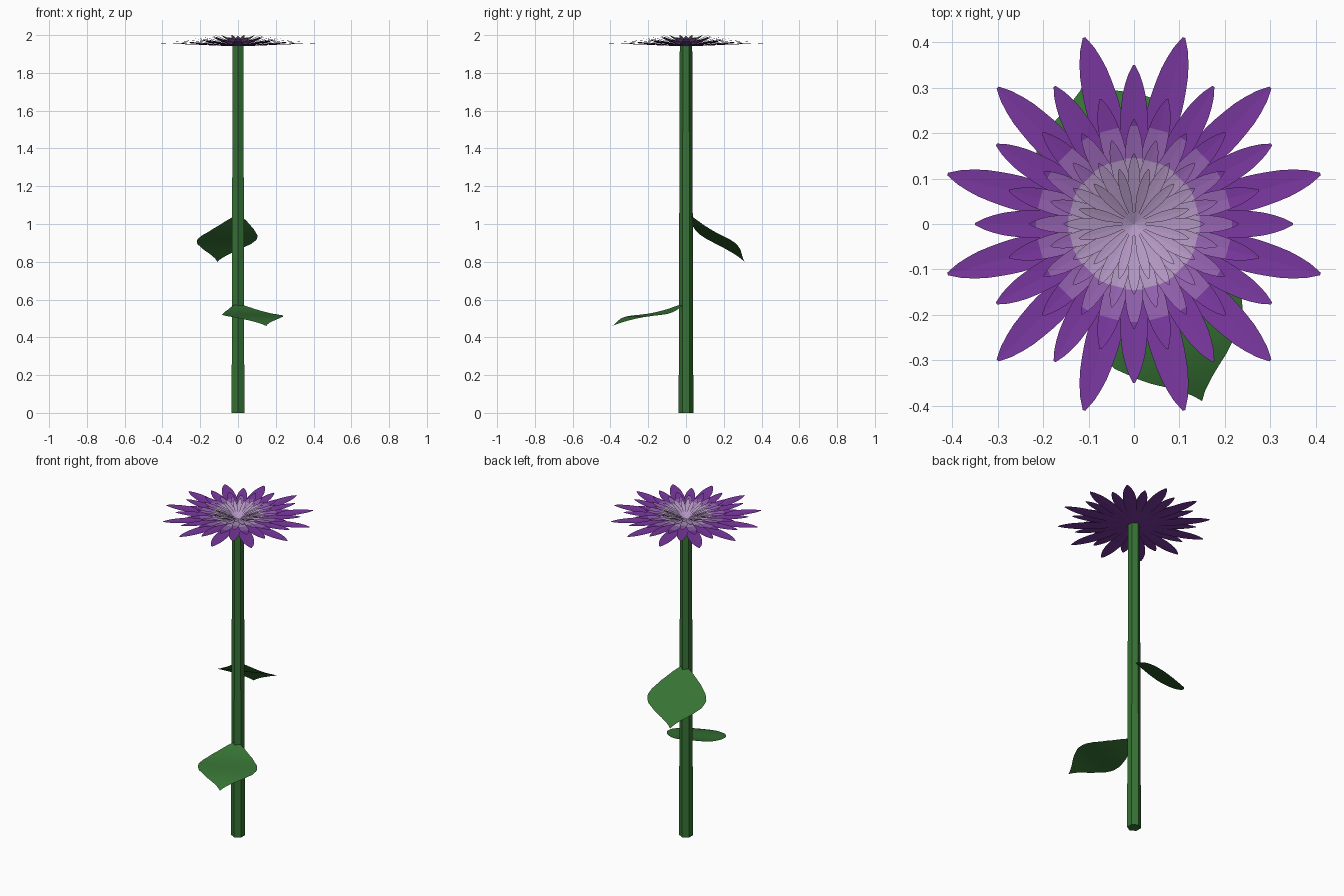
import bpy
import bmesh
import math
from mathutils import Vector

cube = bpy.data.objects.get("Cube")
if cube:
    bpy.data.objects.remove(cube, do_unlink=True)


def linear(c):
    c /= 255
    return c / 12.92 if c < 0.04045 else ((c + 0.055) / 1.055) ** 2.4


def material(name, *rgb):
    mat = bpy.data.materials.new(name)
    color = [linear(c) for c in rgb] + [1]
    mat.use_nodes = True
    mat.diffuse_color = color
    mat.node_tree.nodes["Principled BSDF"].inputs["Base Color"].default_value = color
    return mat


green = material("leaf green", 54, 114, 52)
purple = material("deep purple", 122, 56, 160)
violet = material("soft violet", 148, 98, 176)
lilac = material("pale lilac", 178, 150, 194)


def finish(name, bm, mats):
    mesh = bpy.data.meshes.new(name)
    bm.to_mesh(mesh)
    bm.free()
    for m in mats:
        mesh.materials.append(m)
    obj = bpy.data.objects.new(name, mesh)
    bpy.context.collection.objects.link(obj)
    return obj


def interpolate(profile, u):
    """Width at u along a list of (position, width) points."""
    for (a, wa), (b, wb) in zip(profile, profile[1:]):
        if u <= b:
            return wa + (wb - wa) * (u - a) / (b - a)
    return profile[-1][1]


def blade(bm, profile, rows, place):
    """Strip of quads either side of a midrib; place(u, side) gives a point."""
    last = None
    for i in range(rows + 1):
        u = i / rows
        w = interpolate(profile, u)
        row = [bm.verts.new(place(u, s * w)) for s in (-1, 0, 1)]
        if last:
            for k in (0, 1):
                bm.faces.new((last[k], row[k], row[k + 1], last[k + 1]))
        last = row


# Stem: slightly tapered six-sided rod
bm = bmesh.new()
bmesh.ops.create_cone(bm, cap_ends=True, segments=6, radius1=0.039,
                      radius2=0.033, depth=1.943)
bmesh.ops.translate(bm, verts=bm.verts, vec=(0, 0, 1.943 / 2))
# Put corners toward the front and back
if max(v.co.y for v in bm.verts) < 0.037:
    for v in bm.verts:
        v.co.x, v.co.y = -v.co.y, v.co.x
finish("stem", bm, [green])

# Leaves: broad pointed blades drooping from the stem
LEAF = [(0, 0.015), (0.1, 0.06), (0.25, 0.115), (0.4, 0.155), (0.52, 0.17),
        (0.64, 0.155), (0.78, 0.1), (0.88, 0.045), (0.95, 0.015), (1, 0)]


def leaf(name, base, tip, bow):
    base, tip = Vector(base), Vector(tip)
    axis = tip - base
    side = Vector((-axis.y, axis.x, 0)).normalized()
    up = axis.cross(side).normalized()

    def place(u, s):
        return base + axis * u + side * s + up * bow * math.sin(math.tau * u)

    bm = bmesh.new()
    blade(bm, LEAF, 20, place)
    bmesh.ops.remove_doubles(bm, verts=bm.verts, dist=1e-5)
    obj = finish(name, bm, [green])
    obj.data.polygons.foreach_set("use_smooth", [True] * len(obj.data.polygons))


leaf("upper_leaf", (0, 0.02, 1.045), (-0.11, 0.31, 0.80), -0.012)
leaf("lower_leaf", (0, -0.02, 0.575), (0.15, -0.39, 0.46), -0.012)

# Flower: rings of twelve petals, shorter and steeper toward the middle
PETAL = [(0, 0.004), (0.3, 0.024), (0.5, 0.036), (0.65, 0.038), (0.8, 0.032),
         (0.9, 0.022), (0.97, 0.011), (1, 0.003)]
RINGS = [(0.425, 0.017), (0.35, 0.026), (0.285, 0.033), (0.23, 0.040),
         (0.19, 0.047), (0.155, 0.053), (0.125, 0.058)]

for i, (length, rise) in enumerate(RINGS):
    bm = bmesh.new()
    scale = length / RINGS[0][0]
    for k in range(12):
        a = math.radians(30 * k + (15 if i % 2 == 0 else 0))
        out = Vector((math.cos(a), math.sin(a), 0))
        side = Vector((-out.y, out.x, 0))

        def place(u, s):
            z = 1.94 + 0.0004 * i + rise * u + 0.06 * scale * abs(s)
            return out * length * u + side * s * scale + Vector((0, 0, z))

        blade(bm, PETAL, 16, place)
    # Colour bands by distance from the centre
    for f in bm.faces:
        r = f.calc_center_median().xy.length
        f.material_index = 0 if i < 2 or r > 0.22 else 1 if r > 0.145 else 2
    finish("petal_ring_%d" % (i + 1), bm, [purple, violet, lilac])
